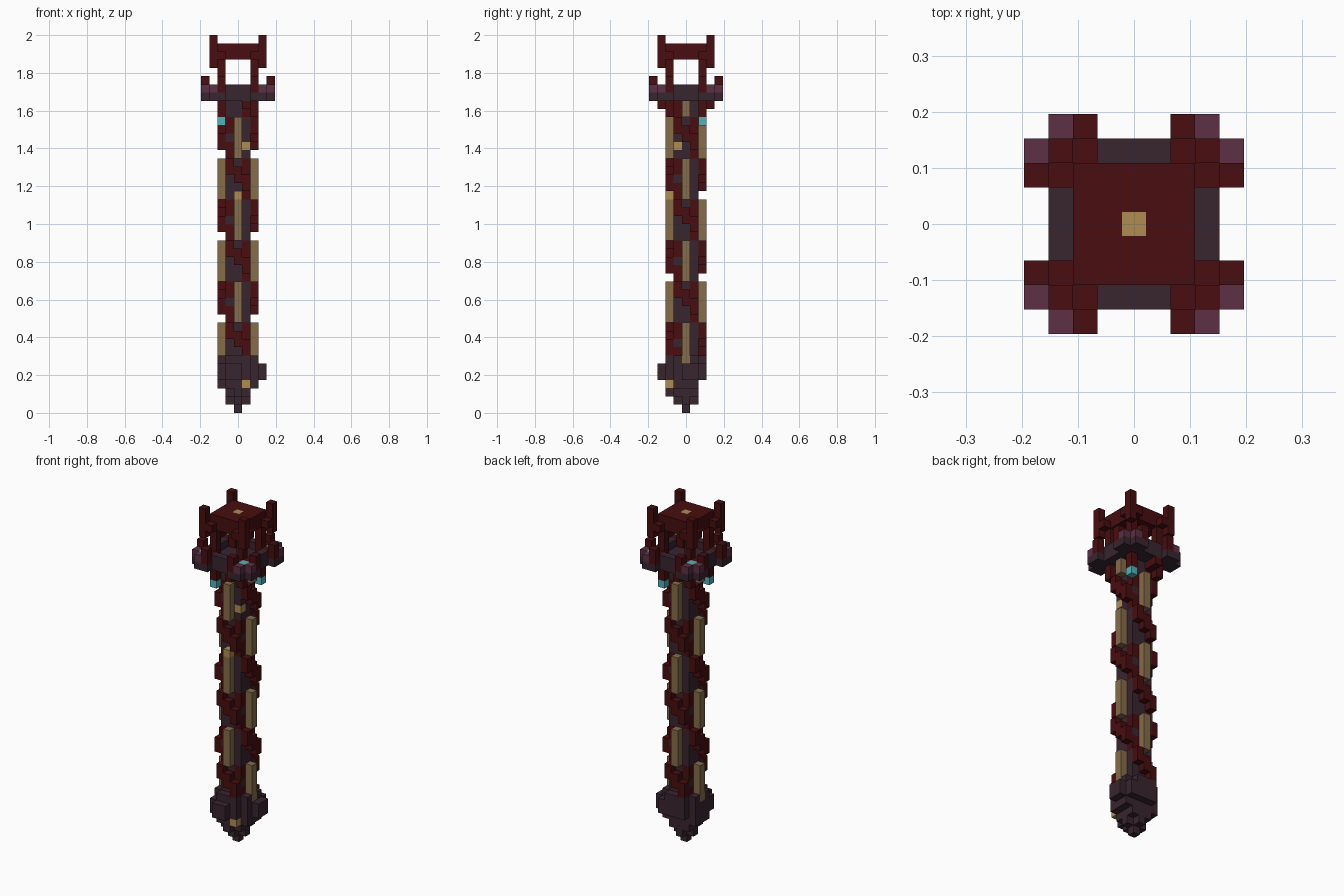
import bpy
import bmesh
from mathutils import Vector

cube = bpy.data.objects.get("Cube")
if cube:
    bpy.data.objects.remove(cube, do_unlink=True)

V = 2 / 46  # edge length of one block

COLOURS = {
    "dark_red": "480D10",
    "dark_plum": "38252F",
    "purple": "5C3045",
    "tan": "866C49",
    "gold": "B08C54",
    "cyan": "52B2BA",
}
NAMES = list(COLOURS)
RED, PLUM, PURPLE, TAN, GOLD, CYAN = range(len(NAMES))


def linear(c):
    return c / 12.92 if c <= 0.04045 else ((c + 0.055) / 1.055) ** 2.4


def make_material(name, code):
    rgb = [linear(v / 255) for v in bytes.fromhex(code)]
    mat = bpy.data.materials.new(name)
    mat.diffuse_color = (*rgb, 1)
    mat.use_nodes = True
    bsdf = mat.node_tree.nodes["Principled BSDF"]
    bsdf.inputs["Base Color"].default_value = (*rgb, 1)
    bsdf.inputs["Roughness"].default_value = 0.9
    return mat


MATS = [make_material(n, c) for n, c in COLOURS.items()]
parts = {}     # part name -> {cell: colour}
occupied = {}  # cell -> part name


def put(part, x, y, z, colour):
    cell = (x, y, z)
    if cell in occupied:
        del parts[occupied[cell]][cell]
    parts.setdefault(part, {})[cell] = colour
    occupied[cell] = part


def turn(x, y, times):
    for _ in range(times % 4):
        x, y = y, -x
    return x, y


def put_around(part, x, y, layers, colour, turns=range(4)):
    for t in turns:
        for z in layers:
            put(part, *turn(x, y, t), z, colour)


# Pointed foot: stacked rounded slabs
put("foot_tip", 0, 0, 0, PLUM)
REACH = {1: 1, 2: 2, 3: 3, 4: 3, 5: 3, 6: 3}
for z, reach in REACH.items():
    wide = 1 if z < 3 else 2
    for x in range(-wide, wide + 1):
        for y in range(-wide, wide + 1):
            if abs(x) + abs(y) <= reach:
                put("foot", x, y, z, PLUM)
for z in (2, 3):
    put("foot", 0, -2, z, PLUM)
for z in (4, 5):
    for x, y in ((2, 2), (-2, -2), (3, 0), (3, 1), (0, -3), (-1, -3)):
        put("foot_lug", x, y, z, PLUM)
for x in (-1, 0, 1):
    del parts["foot"][(x, 2, 3)], occupied[(x, 2, 3)]
put("foot_stud", 1, -2, 3, GOLD)

# Twisted shaft: blocks of five layers, turning a quarter each time
HELIX = [(), (1,), (1, 0), (0, -1), (-1,)]
for z in range(6, 38):
    block, i = divmod(z - 6, 5)
    for x in (-1, 0, 1):
        for y in (-1, 0, 1):
            colour = PLUM
            if x and y:
                right_hand = (x * y > 0) == (block % 2 == 0)
                colour = PLUM if right_hand or i == 2 else RED
            put("core", x, y, z, colour)
    faces = (block % 2, block % 2 + 2)
    for x in HELIX[i]:
        put_around("spiral_band", x, -2, [z], RED, faces)
    put_around("inlay_strip", 2, 0, [z], TAN, faces)
put("shaft_stud", 0, -2, 26, GOLD)
put("shaft_stud", 1, -1, 32, GOLD)
put_around("spiral_band", 1, -3, [37], RED, (0, 2))

# Lamps hanging below two opposite corners
put_around("hanging_lamp", 2, 2, [35], CYAN, (0, 2))

# Collar: square rim with corner pods
for x in range(-2, 3):
    for y in range(-2, 3):
        put("collar_floor", x, y, 38, PLUM)
for side in range(-2, 3):
    put_around("collar_rim", side, -3, (38, 39), PLUM)
for s in (-1, 1):
    put_around("collar_rim", 2 * s, -3, [39], RED)
    put_around("corner_pod", 3 * s, -4, [38], PLUM)
    put_around("corner_pod", 3 * s, -4, [39], PURPLE)
    put_around("collar_prong", 2 * s, -4, [38], PLUM)
    put_around("collar_prong", 2 * s, -4, (39, 40), RED)
put_around("corner_pod", 3, 3, [38], PLUM)
put_around("corner_lamp", 3, 3, [39], CYAN)

# Crown: four posts carrying a canopy with corner horns
put_around("crown_post", 2, 2, range(36, 43), RED)
for x in range(-2, 3):
    for y in range(-2, 3):
        put("canopy", x, y, 44, RED)
        if max(abs(x), abs(y)) == 2:
            put("canopy", x, y, 43, RED)
put("canopy_stud", 0, 0, 44, GOLD)
put_around("crown_horn", 3, 3, range(42, 46), RED)
for s in (-1, 1):
    put_around("horn_brace", 2 * s, -3, [43], RED)

# Turn each part into a mesh of its exposed block faces
DIRECTIONS = [Vector(d) * s for d in ((1, 0, 0), (0, 1, 0), (0, 0, 1)) for s in (1, -1)]


def build(name, cells):
    bm = bmesh.new()
    for cell, colour in cells.items():
        centre = Vector(cell) + Vector((0, 0, 0.5))
        for d in DIRECTIONS:
            if tuple(int(c) for c in Vector(cell) + d) in occupied:
                continue
            u = Vector((d.y, d.z, d.x))
            w = d.cross(u)
            corners = [(-1, -1), (1, -1), (1, 1), (-1, 1)]
            face = bm.faces.new([
                bm.verts.new((centre + (d + u * a + w * b) / 2) * V) for a, b in corners])
            face.material_index = colour
    bmesh.ops.remove_doubles(bm, verts=bm.verts, dist=V / 100)
    mesh = bpy.data.meshes.new(name)
    for mat in MATS:
        mesh.materials.append(mat)
    bm.to_mesh(mesh)
    bm.free()
    bpy.context.collection.objects.link(bpy.data.objects.new(name, mesh))


for name, cells in parts.items():
    if cells:
        build(name, cells)
